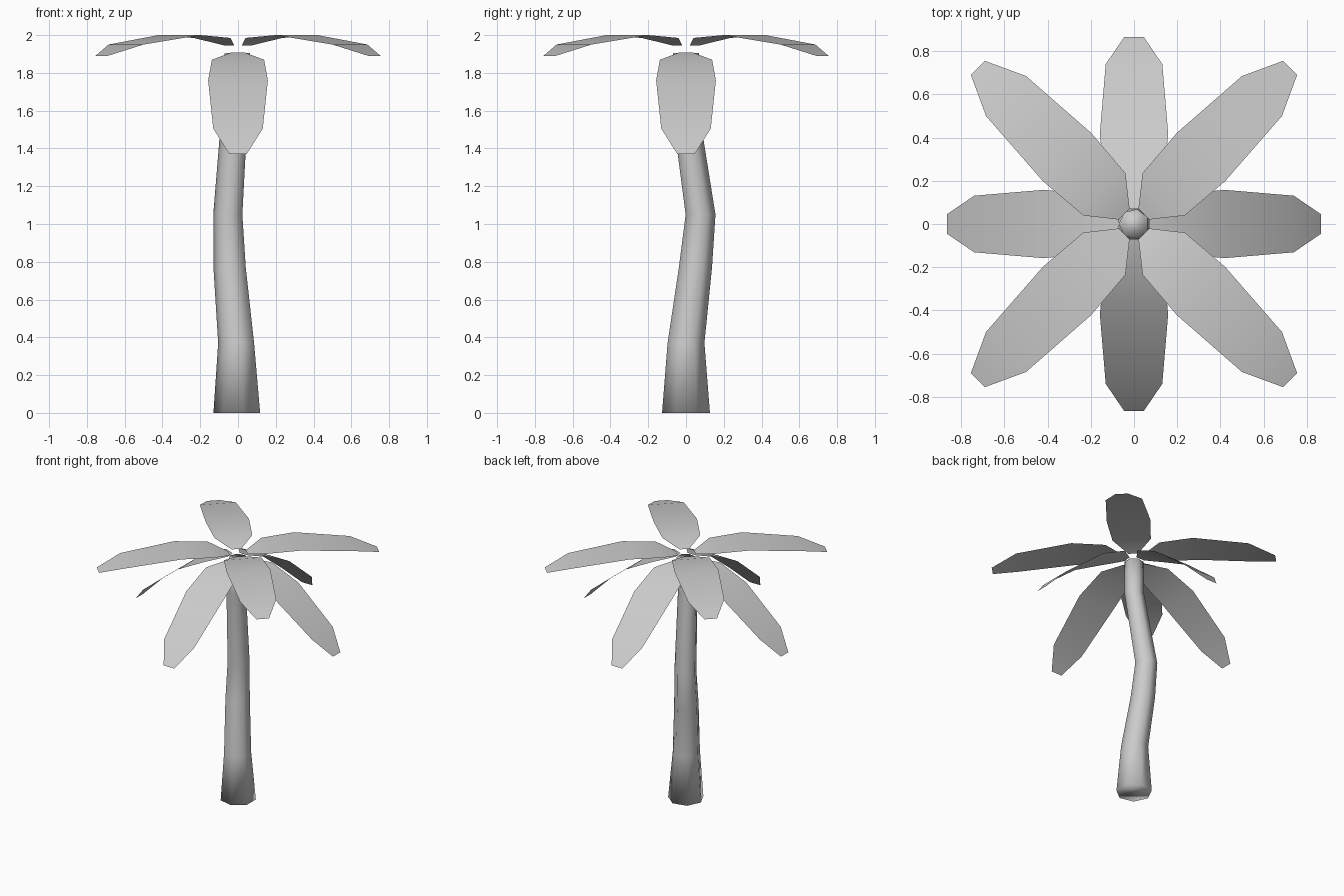
import bpy
import bmesh
from math import sin, cos, pi

if "Cube" in bpy.data.objects:
    bpy.data.objects.remove(bpy.data.objects["Cube"])


def finish(bm, name):
    mesh = bpy.data.meshes.new(name)
    for f in bm.faces:
        f.smooth = True
    bm.to_mesh(mesh)
    bm.free()
    ob = bpy.data.objects.new(name, mesh)
    bpy.context.collection.objects.link(ob)
    return ob


# Trunk: seven-sided rings (x, y, z, radius) along a gentle bend
SIDES = 7
RINGS = [(0.0, 0.0, 0.0, 0.13), (-0.005, 0.0, 0.37, 0.10),
         (-0.04, 0.05, 0.77, 0.09), (-0.05, 0.077, 1.05, 0.081),
         (-0.01, -0.01, 1.65, 0.072), (0.0, 0.0, 1.905, 0.07)]
bm = bmesh.new()
rows = []
for x, y, z, r in RINGS:
    angles = [pi + 2 * pi * i / SIDES for i in range(SIDES)]
    rows.append([bm.verts.new((x + r * cos(a), y + r * sin(a), z)) for a in angles])
for lo, hi in zip(rows, rows[1:]):
    for i in range(SIDES):
        j = (i + 1) % SIDES
        bm.faces.new((lo[i], lo[j], hi[j], hi[i]))
bm.faces.new(rows[0][::-1])
bm.faces.new(rows[-1])
finish(bm, "trunk")

# Leaves: flat strips described by distance, height and half width
WIDTHS = [0.035, 0.138, 0.158, 0.131, 0.046]
UPPER = [(0.064, 1.945), (0.194, 1.985), (0.438, 2.0), (0.838, 1.95), (1.022, 1.89)]
LOWER = [(0.07, 1.908), (0.202, 1.87), (0.42, 1.76), (0.74, 1.505), (0.865, 1.37)]


def leaf(name, profile, angle):
    c, s = cos(angle), sin(angle)
    bm = bmesh.new()
    pairs = []
    for (u, z), w in zip(profile, WIDTHS):
        pairs.append([bm.verts.new((u * c - v * s, u * s + v * c, z)) for v in (-w, w)])
    for a, b in zip(pairs, pairs[1:]):
        bm.faces.new((a[0], b[0], b[1], a[1]))
    finish(bm, name)


for k in range(4):
    leaf(f"lower_leaf_{k + 1}", LOWER, k * pi / 2)
    leaf(f"upper_leaf_{k + 1}", UPPER, k * pi / 2 + pi / 4)
